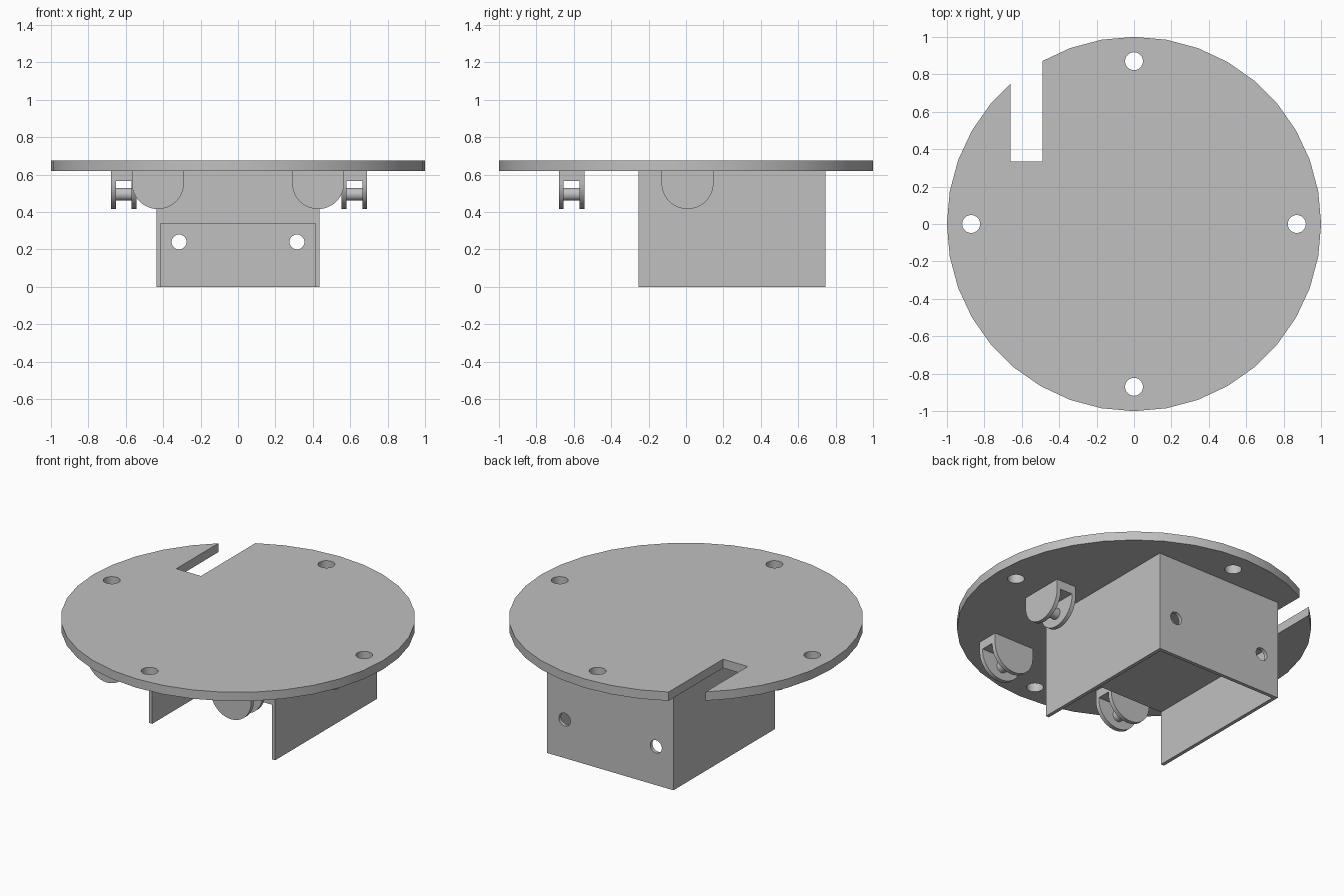
import bpy, bmesh, math
from mathutils import Matrix, Vector

if "Cube" in bpy.data.objects:
    bpy.data.objects.remove(bpy.data.objects["Cube"])

grey = bpy.data.materials.new("plain_grey")
grey.diffuse_color = (0.53, 0.53, 0.53, 1)
grey.use_nodes = True
grey.node_tree.nodes["Principled BSDF"].inputs["Base Color"].default_value = grey.diffuse_color


def finish(name, bm, smooth=True):
    bmesh.ops.recalc_face_normals(bm, faces=bm.faces)
    mesh = bpy.data.meshes.new(name)
    bm.to_mesh(mesh)
    bm.free()
    ob = bpy.data.objects.new(name, mesh)
    bpy.context.collection.objects.link(ob)
    mesh.materials.append(grey)
    return ob


def add_box(bm, lo, hi):
    lo, hi = Vector(lo), Vector(hi)
    m = Matrix.Translation((lo + hi) / 2) @ Matrix.Diagonal((*(hi - lo), 1))
    bmesh.ops.create_cube(bm, size=1, matrix=m)


def add_cyl(bm, centre, radius, depth, axis="Z", sides=24):
    rot = {"Z": Matrix(), "Y": Matrix.Rotation(math.pi / 2, 4, "X"),
           "X": Matrix.Rotation(math.pi / 2, 4, "Y")}[axis]
    bmesh.ops.create_cone(bm, cap_ends=True, segments=sides, radius1=radius,
                          radius2=radius, depth=depth,
                          matrix=Matrix.Translation(centre) @ rot)


def cut(ob, bm):
    cutter = finish("cutter", bm)
    cutter.hide_render = True
    mod = ob.modifiers.new("cut", "BOOLEAN")
    mod.operation, mod.solver, mod.object = "DIFFERENCE", "EXACT", cutter
    bpy.context.view_layer.objects.active = ob
    bpy.ops.object.modifier_apply(modifier=mod.name)
    bpy.data.objects.remove(cutter)


def smooth(ob):
    bpy.ops.object.select_all(action="DESELECT")
    ob.select_set(True)
    bpy.context.view_layer.objects.active = ob
    bpy.ops.object.shade_smooth_by_angle(angle=math.radians(30))


PLATE_Z, TOP = 0.62, 0.675

# Round plate with four screw holes and an edge slot
bm = bmesh.new()
add_cyl(bm, (0, 0, (PLATE_Z + TOP) / 2), 1, TOP - PLATE_Z, sides=36)
plate = finish("round_plate", bm)
bm = bmesh.new()
for x, y in ((0.87, 0), (-0.87, 0), (0, 0.87), (0, -0.87)):
    add_cyl(bm, (x, y, 0.65), 0.048, 0.3)
add_box(bm, (-0.66, 0.335, 0.4), (-0.49, 1.2, 0.9))
cut(plate, bm)
smooth(plate)

# Housing: solid upper part, open below and at the front, two holes in the back
bm = bmesh.new()
add_box(bm, (-0.435, -0.255, 0), (0.435, 0.745, PLATE_Z))
housing = finish("housing", bm)
bm = bmesh.new()
add_box(bm, (-0.413, -0.6, -0.3), (0.413, 0.723, 0.34))
cut(housing, bm)
bm = bmesh.new()
for x in (-0.315, 0.315):
    add_cyl(bm, (x, 0.735, 0.24), 0.04, 0.2, "Y")
cut(housing, bm)
smooth(housing)


# Bracket: two rounded cheeks, a web under the plate and an axle between
def bracket(name, x, y, turn):
    half, r, cheek, mid = 0.068, 0.139, 0.026, 0.555
    bm = bmesh.new()
    profile = [(r, PLATE_Z)]
    profile += [(r * math.cos(a), mid - r * math.sin(a))
                for a in (math.pi * i / 24 for i in range(25))]
    profile += [(-r, PLATE_Z)]
    for y0 in (-half, half - cheek):
        face = bm.faces.new([bm.verts.new((px, y0, pz)) for px, pz in profile])
        new = bmesh.ops.extrude_face_region(bm, geom=[face])["geom"]
        bmesh.ops.translate(bm, vec=(0, cheek, 0),
                            verts=[v for v in new if isinstance(v, bmesh.types.BMVert)])
    inner = half - cheek
    add_box(bm, (-r, -inner, 0.565), (r, inner, PLATE_Z))
    add_cyl(bm, (0, 0, 0.495), 0.034, 2 * inner, "Y")
    bm.transform(Matrix.Translation((x, y, 0)) @ Matrix.Rotation(turn, 4, "Z"))
    smooth(finish(name, bm))


bracket("front_left_bracket", -0.428, -0.612, 0)
bracket("front_right_bracket", 0.428, -0.612, 0)
bracket("left_bracket", -0.61, 0.008, math.pi / 2)
bracket("right_bracket", 0.622, 0.008, math.pi / 2)
